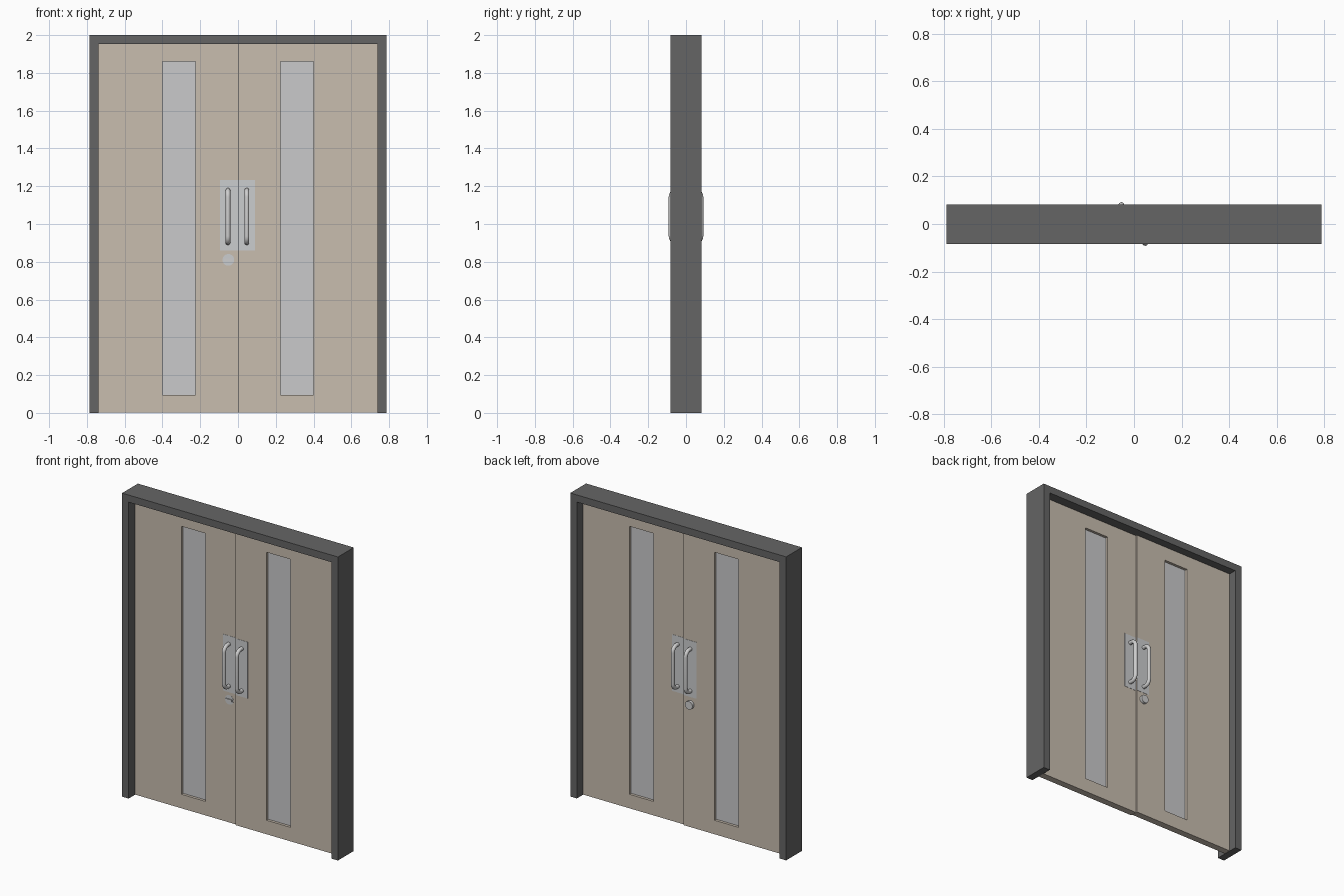
import bpy, bmesh, math
from mathutils import Vector

if "Cube" in bpy.data.objects:
    bpy.data.objects.remove(bpy.data.objects["Cube"])


def material(name, rgb):
    m = bpy.data.materials.new(name)
    m.diffuse_color = (*rgb, 1)
    m.use_nodes = True
    m.node_tree.nodes["Principled BSDF"].inputs["Base Color"].default_value = m.diffuse_color
    return m


FRAME = material("dark grey frame", (0.13, 0.13, 0.13))
DOOR = material("beige door", (0.58, 0.51, 0.43))
GLASS = material("pale glass", (0.59, 0.59, 0.60))
PLATE = material("light plate", (0.60, 0.61, 0.62))
METAL = material("steel", (0.62, 0.62, 0.62))


def finish(name, bm, mat):
    bmesh.ops.recalc_face_normals(bm, faces=bm.faces)
    me = bpy.data.meshes.new(name)
    bm.to_mesh(me)
    bm.free()
    me.materials.append(mat)
    ob = bpy.data.objects.new(name, me)
    bpy.context.collection.objects.link(ob)
    return ob


def smooth(ob):
    bpy.ops.object.select_all(action='DESELECT')
    ob.select_set(True)
    bpy.context.view_layer.objects.active = ob
    bpy.ops.object.shade_smooth_by_angle(angle=math.radians(40))


def prism(name, pts, y0, y1, mat):
    """Extrude an x-z outline from y0 to y1."""
    bm = bmesh.new()
    f = bm.faces.new([bm.verts.new((x, y0, z)) for x, z in pts])
    new = bmesh.ops.extrude_face_region(bm, geom=[f])["geom"]
    bmesh.ops.translate(bm, vec=(0, y1 - y0, 0),
                        verts=[v for v in new if isinstance(v, bmesh.types.BMVert)])
    return finish(name, bm, mat)


def rect(x0, x1, z0, z1):
    return [(x0, z0), (x1, z0), (x1, z1), (x0, z1)]


def disc(cx, cz, r, n=32):
    return [(cx + r * math.cos(2 * math.pi * i / n), cz + r * math.sin(2 * math.pi * i / n))
            for i in range(n)]


def panel_with_hole(name, outer, hole, y0, y1, mat):
    bm = bmesh.new()
    loops = [[bm.verts.new((x, y, z)) for x, z in pts]
             for pts, y in ((outer, y0), (outer, y1), (hole, y1), (hole, y0))]
    for k in range(4):
        a, b = loops[k], loops[(k + 1) % 4]
        for i in range(4):
            j = (i + 1) % 4
            bm.faces.new((a[i], a[j], b[j], b[i]))
    return finish(name, bm, mat)


def handle(name, x, face, side):
    """Bent tube pull handle standing off the leaf face."""
    z0, z1, out, rad = 0.901, 1.178, 0.052, 0.035
    prof = [(0, z0)]
    for cz, a0 in ((z0 + rad, -90), (z1 - rad, 0)):
        for i in range(8):
            a = math.radians(a0 + 90 * i / 7)
            prof.append((out - rad + rad * math.cos(a), cz + rad * math.sin(a)))
    prof.append((0, z1))
    pts = [Vector((x, face + side * d, z)) for d, z in prof]
    bm, rings, n, r = bmesh.new(), [], 16, 0.0125
    for i, p in enumerate(pts):
        t = (pts[min(i + 1, len(pts) - 1)] - pts[max(i - 1, 0)]).normalized()
        u = Vector((1, 0, 0))
        w = t.cross(u)
        rings.append([bm.verts.new(p + r * (math.cos(2 * math.pi * k / n) * u
                                            + math.sin(2 * math.pi * k / n) * w))
                      for k in range(n)])
    for a, b in zip(rings, rings[1:]):
        for k in range(n):
            j = (k + 1) % n
            bm.faces.new((a[k], a[j], b[j], b[k]))
    bm.faces.new(rings[0])
    bm.faces.new(rings[-1])
    smooth(finish(name, bm, METAL))


# Door frame: two jambs and a head in one outline
W, IN, TOP = 0.787, 0.739, 1.953
prism("door_frame", [(-W, 0), (-IN, 0), (-IN, TOP), (IN, TOP), (IN, 0), (W, 0), (W, 2), (-W, 2)],
      -0.083, 0.081, FRAME)

# Leaves with windows, plates and handles; the leaves are slightly offset in depth
T = 0.0225
for s, label, yc in ((-1, "left", 0.0045), (1, "right", -0.0045)):
    panel_with_hole(label + "_leaf",
                    rect(*sorted((s * 0.001, s * IN)), 0.002, TOP),
                    rect(*sorted((s * 0.225, s * 0.40)), 0.094, 1.86),
                    yc - T, yc + T, DOOR)
    prism(label + "_window", rect(*sorted((s * 0.225, s * 0.40)), 0.094, 1.86),
          yc - 0.005, yc + 0.005, GLASS)
    hx = -0.053 if s < 0 else 0.047
    px = (-0.095, -0.001) if s < 0 else (0.001, 0.090)
    for side, end in ((-1, "front"), (1, "back")):
        face = yc + side * T
        prism(f"{label}_{end}_plate", rect(*px, 0.86, 1.232), face, face + side * 0.0015, PLATE)
        handle(f"{label}_{end}_handle", hx, face, side)

# Lock on the left leaf: flat disc and turn bar in front, round knob behind
f, b = 0.0045 - T, 0.0045 + T
prism("lock_disc", disc(-0.051, 0.81, 0.031), f, f - 0.0015, PLATE)
prism("lock_turn_bar", rect(-0.074, -0.028, 0.803, 0.817), f, f - 0.008, METAL)
smooth(prism("lock_knob", disc(-0.051, 0.81, 0.027), b, b + 0.018, METAL))
